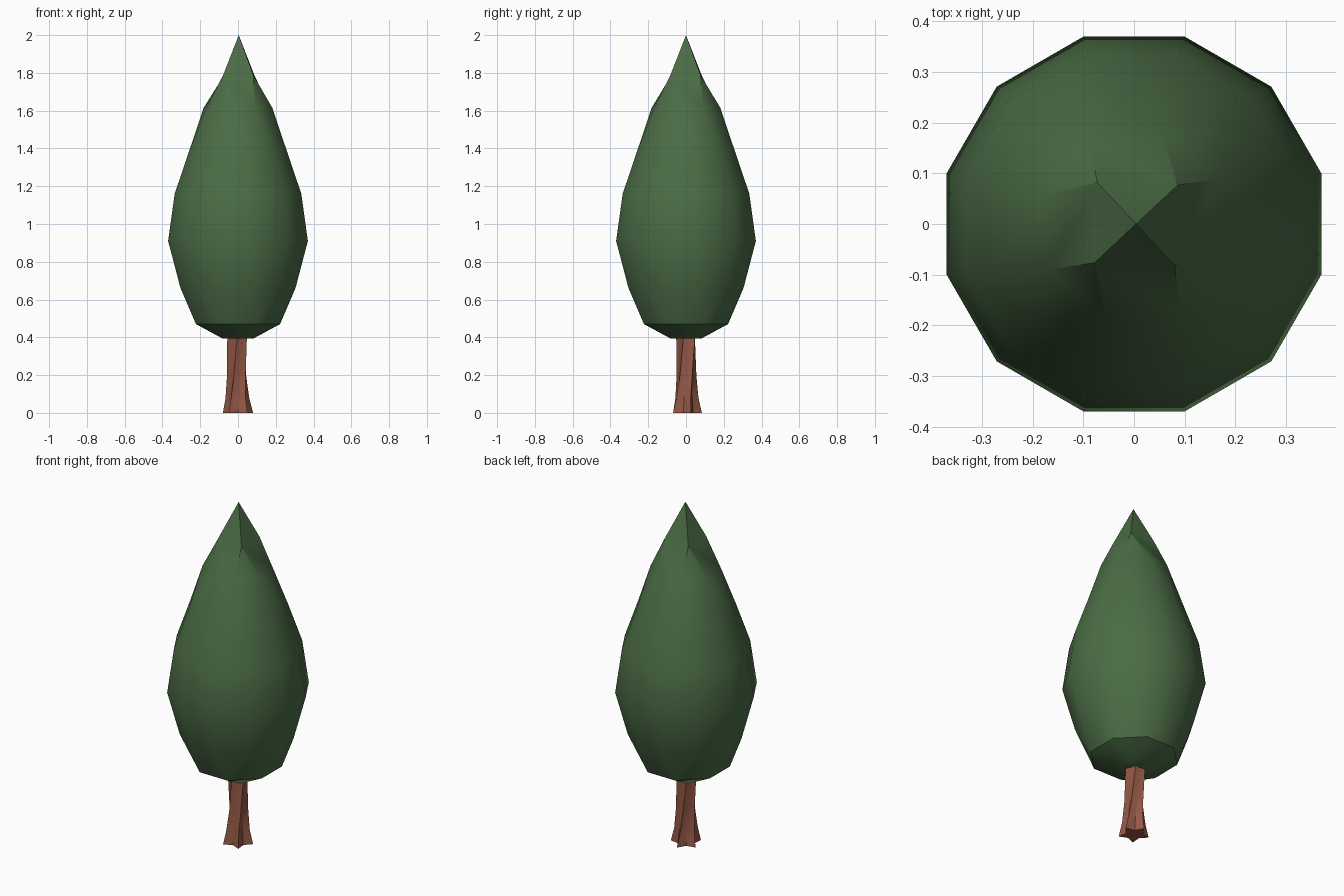
import bpy, bmesh
from math import cos, sin, pi, radians

if "Cube" in bpy.data.objects:
    bpy.data.objects.remove(bpy.data.objects["Cube"])


def ring(bm, n, r, z, offset, cx=0.0, cy=0.0, valley=1.0):
    """Ring of n verts; every second one is pulled in by the valley factor."""
    verts = []
    for i in range(n):
        a = radians(offset) + 2 * pi * i / n
        q = r * (valley if i % 2 else 1.0)
        verts.append(bm.verts.new((cx + q * cos(a), cy + q * sin(a), z)))
    return verts


def stitch(bm, lo, hi, off_lo, off_hi):
    """Join two rings that may have different vertex counts."""
    n, m = len(lo), len(hi)
    if n == m:
        for i in range(n):
            bm.faces.new((lo[i], lo[(i + 1) % n], hi[(i + 1) % n], hi[i]))
        return
    i = j = 0
    while i < n or j < m:
        a = off_lo + 360 * (i + 1) / n
        b = off_hi + 360 * (j + 1) / m
        if j >= m or (i < n and a <= b):
            bm.faces.new((lo[i % n], lo[(i + 1) % n], hi[j % m]))
            i += 1
        else:
            bm.faces.new((lo[i % n], hi[(j + 1) % m], hi[j % m]))
            j += 1


def finish(bm, name, color, angle):
    bmesh.ops.recalc_face_normals(bm, faces=bm.faces)
    mesh = bpy.data.meshes.new(name)
    bm.to_mesh(mesh)
    bm.free()
    ob = bpy.data.objects.new(name, mesh)
    bpy.context.collection.objects.link(ob)
    mat = bpy.data.materials.new(name)
    mat.diffuse_color = (*color, 1)
    mat.use_nodes = True
    mat.node_tree.nodes["Principled BSDF"].inputs["Base Color"].default_value = mat.diffuse_color
    mesh.materials.append(mat)
    bpy.ops.object.select_all(action='DESELECT')
    ob.select_set(True)
    bpy.context.view_layer.objects.active = ob
    bpy.ops.object.shade_smooth_by_angle(angle=radians(angle))


# Foliage: rings of (sides, radius, height, angle offset), thinning to a tip
bm = bmesh.new()
levels = [(4, 0.11, 0.395, 40), (8, 0.24, 0.47, 22), (12, 0.315, 0.66, 15),
          (12, 0.383, 0.91, 15), (12, 0.347, 1.16, 15), (12, 0.27, 1.38, 15),
          (8, 0.19, 1.615, 28), (4, 0.112, 1.79, 43)]
rings = [ring(bm, n, r, z, off, 0.004 if z > 1.7 else 0) for n, r, z, off in levels]
for k in range(len(rings) - 1):
    stitch(bm, rings[k], rings[k + 1], levels[k][3], levels[k + 1][3])
bm.faces.new(rings[0])
tip = bm.verts.new((0.004, 0, 2.0))
for i in range(4):
    bm.faces.new((rings[-1][i], rings[-1][(i + 1) % 4], tip))
finish(bm, "foliage", (0.07, 0.15, 0.06), 30)

# Trunk: five-lobed section, flared at the root and slightly twisted
bm = bmesh.new()
trunk = [(0.084, 0.0, 90, 0.0, 0.0, 0.55), (0.066, 0.08, 94, -0.002, 0.0, 0.6),
         (0.055, 0.2, 106, -0.003, 0.002, 0.72), (0.055, 0.42, 128, -0.005, 0.003, 0.75)]
rings = [ring(bm, 10, r, z, off, cx, cy, v) for r, z, off, cx, cy, v in trunk]
for a, b in zip(rings, rings[1:]):
    stitch(bm, a, b, 0, 0)
bm.faces.new(rings[0])
bm.faces.new(rings[-1])
finish(bm, "trunk", (0.30, 0.10, 0.06), 30)
